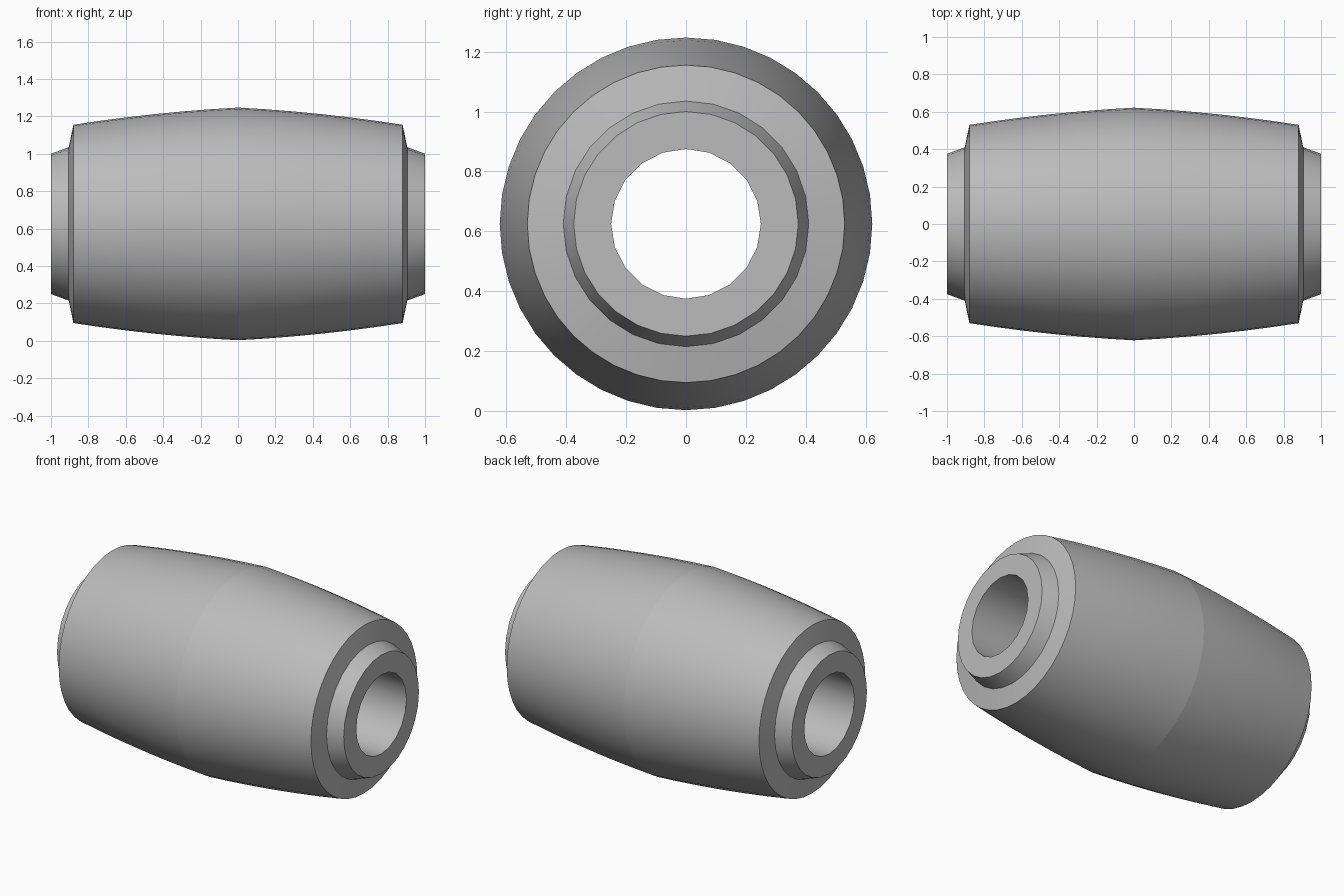
import bpy, bmesh
from math import sin, cos, tau, radians

cube = bpy.data.objects.get("Cube")
if cube:
    bpy.data.objects.remove(cube, do_unlink=True)

CENTRE_Z = 0.625
HALF_BARREL = 0.88
BARREL_SIDES, COLLAR_SIDES, BORE_SIDES = 40, 28, 20
BARREL_STEPS = 6

grey = bpy.data.materials.new("plain_grey")
grey.use_nodes = True
colour = (0.5, 0.5, 0.5, 1)
grey.diffuse_color = colour
grey.node_tree.nodes["Principled BSDF"].inputs["Base Color"].default_value = colour


def barrel_radius(x):
    """Bulging wall with a faint ridge at the middle."""
    t = abs(x) / HALF_BARREL
    return 0.622 - 0.046 * (t + t * t)


def add_ring(bm, x, radius, sides):
    return [bm.verts.new((x, radius * sin(tau * i / sides),
                          CENTRE_Z + radius * cos(tau * i / sides)))
            for i in range(sides)]


def join_rings(bm, a, b):
    """Skin two rings, with triangles where their side counts differ."""
    na, nb = len(a), len(b)
    if na == nb:
        for i in range(na):
            j = (i + 1) % na
            bm.faces.new((a[i], a[j], b[j], b[i]))
        return
    i = j = 0
    while i < na or j < nb:
        if j == nb or (i < na and (i + 0.5) / na <= (j + 0.5) / nb):
            bm.faces.new((a[i], a[(i + 1) % na], b[j % nb]))
            i += 1
        else:
            bm.faces.new((a[i % na], b[(j + 1) % nb], b[j]))
            j += 1


# Half profile from the bore mouth inwards to the barrel edge
end_profile = [(1.0, 0.25, BORE_SIDES), (1.0, 0.375, COLLAR_SIDES),
               (0.905, 0.41, COLLAR_SIDES)]
barrel_profile = []
for k in range(-BARREL_STEPS, BARREL_STEPS + 1):
    x = HALF_BARREL * k / BARREL_STEPS
    barrel_profile.append((x, barrel_radius(x), BARREL_SIDES))
profile = ([(-x, r, n) for x, r, n in end_profile] + barrel_profile
           + end_profile[::-1])

# Revolve the closed profile: collars, shoulders, barrel, then the bore
bm = bmesh.new()
rings = [add_ring(bm, *p) for p in profile]
for a, b in zip(rings, rings[1:] + rings[:1]):
    join_rings(bm, a, b)
bmesh.ops.recalc_face_normals(bm, faces=bm.faces)

# Crisp ridge around the middle of the barrel
for e in bm.edges:
    if all(abs(v.co.x) < 0.001 for v in e.verts):
        e.smooth = False

mesh = bpy.data.meshes.new("barrel_sleeve")
bm.to_mesh(mesh)
bm.free()
mesh.materials.append(grey)
sleeve = bpy.data.objects.new("barrel_sleeve", mesh)
bpy.context.collection.objects.link(sleeve)

bpy.ops.object.select_all(action='DESELECT')
sleeve.select_set(True)
bpy.context.view_layer.objects.active = sleeve
bpy.ops.object.shade_smooth_by_angle(angle=radians(30), keep_sharp_edges=True)
